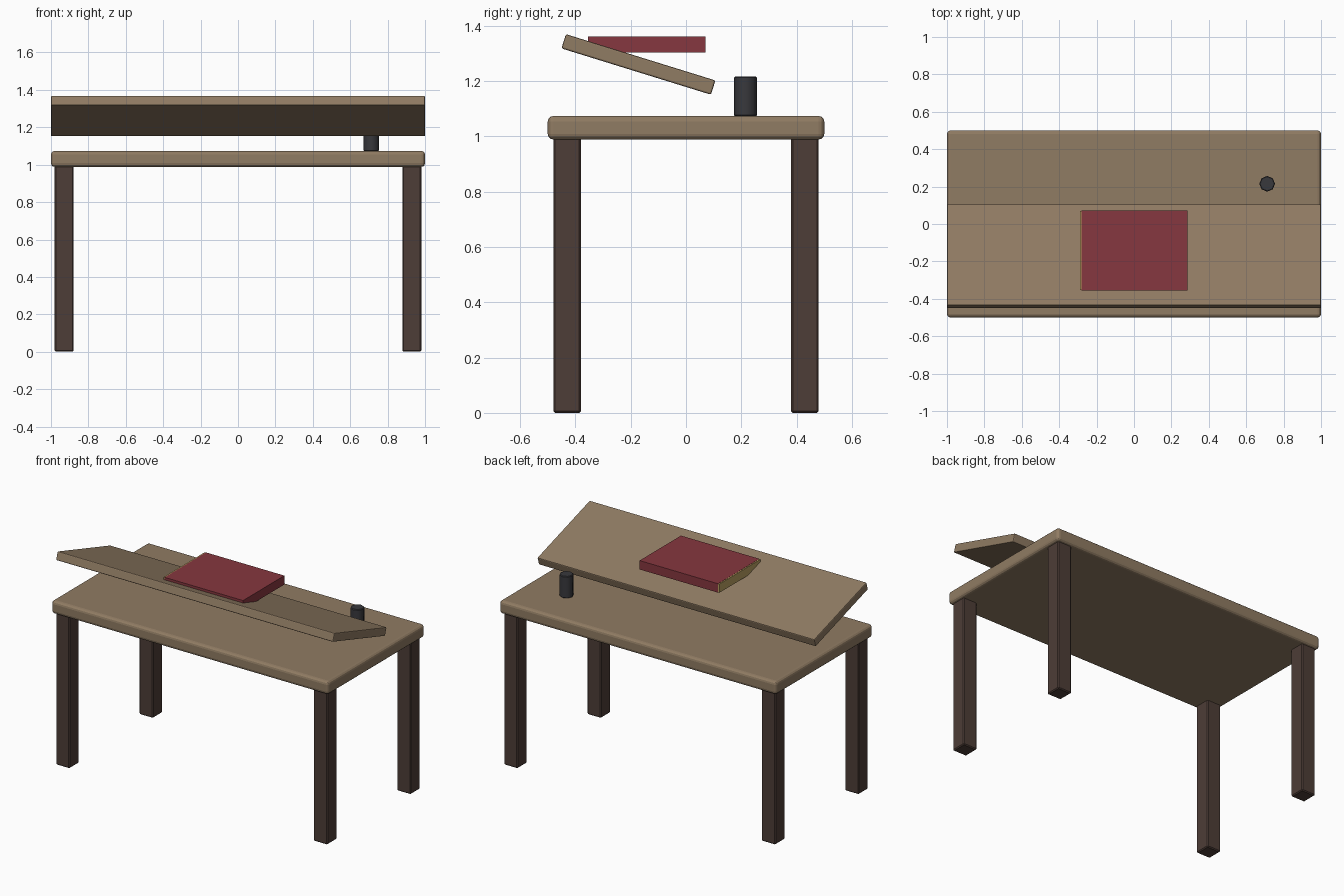
import bpy
from math import radians

if "Cube" in bpy.data.objects:
    bpy.data.objects.remove(bpy.data.objects["Cube"])


def material(name, rgb):
    m = bpy.data.materials.new(name)
    m.diffuse_color = (*rgb, 1)
    m.use_nodes = True
    m.node_tree.nodes["Principled BSDF"].inputs["Base Color"].default_value = m.diffuse_color
    return m


oak = material("oak", (0.28, 0.20, 0.125))
dark_wood = material("dark_wood", (0.075, 0.047, 0.038))
red = material("red_cover", (0.24, 0.038, 0.05))
gold = material("gold_pages", (0.48, 0.35, 0.12))
black = material("black_metal", (0.04, 0.04, 0.046))


def finish(ob, name, mat, bevel, segments):
    ob.name = name
    ob.data.materials.append(mat)
    if bevel:
        mod = ob.modifiers.new("bevel", 'BEVEL')
        mod.width = bevel
        mod.segments = segments
        mod.limit_method = 'ANGLE'
        mod.angle_limit = radians(60)
    return ob


def box(name, center, size, mat, bevel=0.0, segments=2, tilt=0.0):
    bpy.ops.mesh.primitive_cube_add(size=1, location=center)
    ob = bpy.context.object
    ob.scale = size
    bpy.ops.object.transform_apply(location=False, rotation=False, scale=True)
    ob.rotation_euler.x = radians(tilt)
    return finish(ob, name, mat, bevel, segments)


# Table top
box("table_top", (0, 0, 1.031), (2, 1, 0.085), oak, 0.02, 3)

# Four legs
for sx, side in ((-1, "left"), (1, "right")):
    for sy, end in ((-1, "front"), (1, "back")):
        box(f"{end}_{side}_leg", (sx * 0.93, sy * 0.43, 0.4975),
            (0.1, 0.1, 0.995), dark_wood, 0.006, 1)

# Tilted writing board
box("tilted_board", (0, -0.172, 1.26), (2, 0.566, 0.054), oak, 0.006, 2, tilt=-17.2)

# Book: red cover with a strip of page edges on its left side
box("book_cover", (0.002, -0.142, 1.332), (0.566, 0.426, 0.058), red)
box("book_pages", (-0.285, -0.142, 1.332), (0.009, 0.424, 0.056), gold)

# Ink pot
bpy.ops.mesh.primitive_cylinder_add(vertices=8, radius=0.042, depth=0.143,
                                    location=(0.712, 0.215, 1.1445))
pot = finish(bpy.context.object, "ink_pot", black, 0.004, 1)
bpy.ops.object.shade_smooth_by_angle(angle=radians(50))
